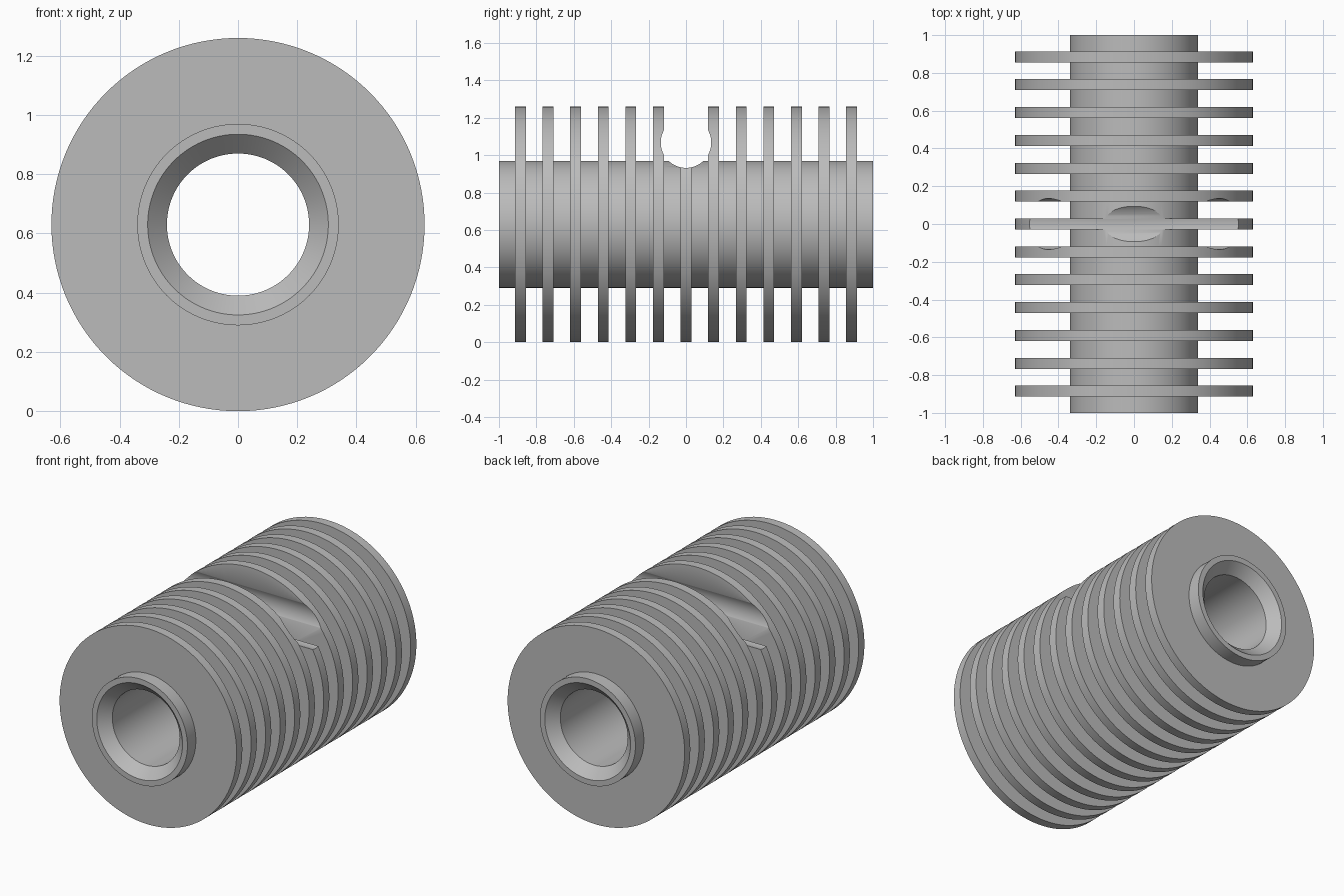
import bpy
import bmesh
from math import sin, cos, pi, sqrt

if "Cube" in bpy.data.objects:
    bpy.data.objects.remove(bpy.data.objects["Cube"])

FIN_R, TUBE_R, BORE_R, CHAMFER = 0.63, 0.34, 0.24, 0.065
PITCH, FIN_T, FINS_PER_SIDE = 0.1475, 0.058, 6
SEGMENTS = 128
AXIS_Z = FIN_R

grey = bpy.data.materials.new("machined_grey")
grey.use_nodes = True
colour = (0.5, 0.5, 0.5, 1)
grey.diffuse_color = colour
grey.node_tree.nodes["Principled BSDF"].inputs["Base Color"].default_value = colour


def make_object(name, bm):
    bmesh.ops.recalc_face_normals(bm, faces=bm.faces)
    mesh = bpy.data.meshes.new(name)
    bm.to_mesh(mesh)
    bm.free()
    mesh.materials.append(grey)
    obj = bpy.data.objects.new(name, mesh)
    bpy.context.collection.objects.link(obj)
    return obj


def lathe(name, profile):
    """Revolve a closed (radius, y) profile around the long axis."""
    bm = bmesh.new()
    rings = []
    for i in range(SEGMENTS):
        a = 2 * pi * i / SEGMENTS
        rings.append([bm.verts.new((r * sin(a), y, AXIS_Z + r * cos(a)))
                      for r, y in profile])
    n = len(profile)
    for i in range(SEGMENTS):
        p, q = rings[i], rings[(i + 1) % SEGMENTS]
        for j in range(n):
            k = (j + 1) % n
            bm.faces.new((p[j], p[k], q[k], q[j]))
    return make_object(name, bm)


# Tube with evenly spaced disc fins and a chamfered bore
profile = [(BORE_R, 1 - CHAMFER), (BORE_R, CHAMFER - 1),
           (BORE_R + CHAMFER, -1), (TUBE_R, -1)]
for i in range(-FINS_PER_SIDE, FINS_PER_SIDE + 1):
    lo, hi = i * PITCH - FIN_T / 2, i * PITCH + FIN_T / 2
    profile += [(TUBE_R, lo), (FIN_R, lo), (FIN_R, hi), (TUBE_R, hi)]
profile += [(TUBE_R, 1), (BORE_R + CHAMFER, 1)]
body = lathe("finned_tube", profile)

# Cross groove: round channel, open at the top
GROOVE_R, GROOVE_Z, HALF_SLOT = 0.135, 1.067, 0.08
start = pi / 2 + math_angle if (math_angle := 0.634) else 0
steps = 64
sweep = 2 * pi - 2 * math_angle
outline = [(GROOVE_R * cos(start + sweep * i / steps),
            GROOVE_Z + GROOVE_R * sin(start + sweep * i / steps))
           for i in range(steps + 1)]
outline += [(HALF_SLOT, 1.4), (-HALF_SLOT, 1.4)]
bm = bmesh.new()
face = bm.faces.new([bm.verts.new((-0.8, y, z)) for y, z in outline])
extruded = bmesh.ops.extrude_face_region(bm, geom=[face])["geom"]
bmesh.ops.translate(bm, vec=(1.6, 0, 0),
                    verts=[v for v in extruded if isinstance(v, bmesh.types.BMVert)])
cutter = make_object("groove_cutter", bm)
cutter.hide_render = True

cut = body.modifiers.new("cross_groove", "BOOLEAN")
cut.operation = "DIFFERENCE"
cut.solver = "EXACT"
cut.object = cutter

bpy.ops.object.select_all(action="DESELECT")
body.select_set(True)
bpy.context.view_layer.objects.active = body
bpy.ops.object.modifier_apply(modifier=cut.name)
bpy.data.objects.remove(cutter)
bpy.ops.object.shade_smooth_by_angle(angle=pi / 6)
